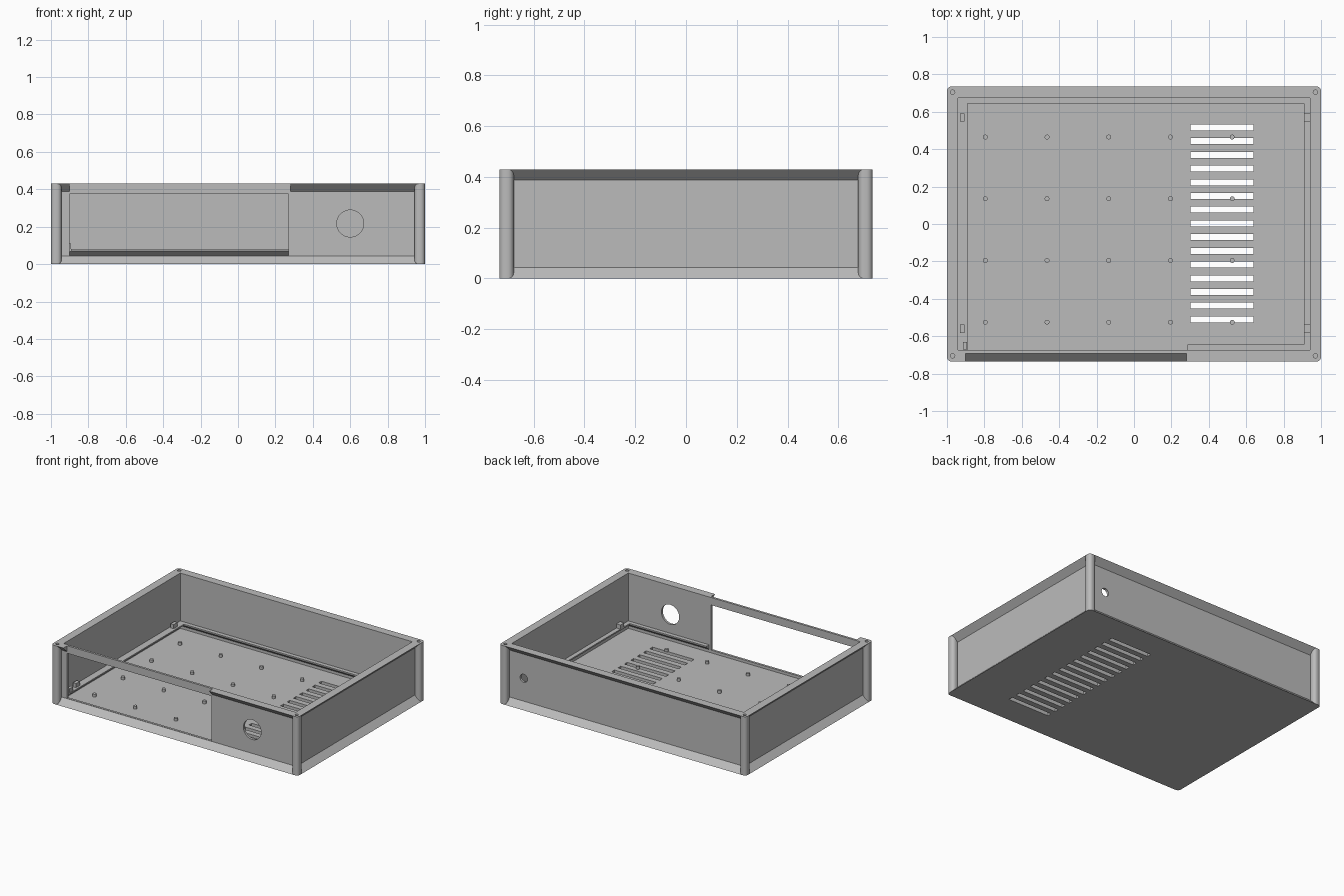
import bpy, bmesh, math
from mathutils import Vector, Matrix

if "Cube" in bpy.data.objects:
    bpy.data.objects.remove(bpy.data.objects["Cube"])

HX, HY, H = 1.0, 0.735, 0.43      # half width, half depth, height
INNER = 0.06                      # outer edge to inner wall face
RECESS = 0.043                    # outer edge to recessed wall face
IX, IY = HX - INNER, HY - INNER
FLOOR, SILL = 0.025, 0.045

grey = bpy.data.materials.new("plain grey")
grey.use_nodes = True
colour = (0.5, 0.5, 0.5, 1)
grey.diffuse_color = colour
grey.node_tree.nodes["Principled BSDF"].inputs["Base Color"].default_value = colour


def finish(name, bm, smooth=False):
    bmesh.ops.recalc_face_normals(bm, faces=bm.faces)
    mesh = bpy.data.meshes.new(name)
    bm.to_mesh(mesh)
    bm.free()
    mesh.materials.append(grey)
    ob = bpy.data.objects.new(name, mesh)
    bpy.context.collection.objects.link(ob)
    if smooth:
        bpy.ops.object.select_all(action='DESELECT')
        ob.select_set(True)
        bpy.context.view_layer.objects.active = ob
        bpy.ops.object.shade_smooth_by_angle(angle=math.radians(35))
    return ob


def add_box(bm, x0, x1, y0, y1, z0, z1):
    m = Matrix.Translation(((x0 + x1) / 2, (y0 + y1) / 2, (z0 + z1) / 2))
    bmesh.ops.create_cube(bm, size=1, matrix=m @ Matrix.Diagonal((x1 - x0, y1 - y0, z1 - z0, 1)))


def add_cylinder(bm, centre, r, depth, sides=24, along_y=False):
    m = Matrix.Translation(centre)
    if along_y:
        m = m @ Matrix.Rotation(math.pi / 2, 4, 'X')
    bmesh.ops.create_cone(bm, cap_ends=True, segments=sides, radius1=r, radius2=r, depth=depth, matrix=m)


def cut(ob, bm):
    cutter = finish("cutter", bm)
    cutter.hide_render = True
    mod = ob.modifiers.new("cut", 'BOOLEAN')
    mod.operation, mod.solver, mod.object = 'DIFFERENCE', 'EXACT', cutter
    bpy.context.view_layer.objects.active = ob
    bpy.ops.object.modifier_apply(modifier=mod.name)
    bpy.data.objects.remove(cutter)


def rounded_loop(bm, hx, hy, r, z, cx=0, cy=0, steps=6):
    verts = []
    for q, (sx, sy) in enumerate(((1, 1), (-1, 1), (-1, -1), (1, -1))):
        for i in range(steps + 1):
            a = (q + i / steps) * math.pi / 2
            verts.append(bm.verts.new((cx + sx * (hx - r) + r * math.cos(a),
                                       cy + sy * (hy - r) + r * math.sin(a), z)))
    return verts


def bridge(bm, a, b):
    n = len(a)
    for i in range(n):
        bm.faces.new((a[i], a[(i + 1) % n], b[(i + 1) % n], b[i]))


# Walls: one section with flared foot and lip, carried round the case
bm = bmesh.new()
section = [(0, 0), (RECESS, RECESS), (RECESS, H - RECESS), (0, H), (INNER, H), (INNER, 0)]
loops = [rounded_loop(bm, HX - d, HY - d, max(0.035 - d, 0.002), z) for d, z in section]
for i, loop in enumerate(loops):
    bridge(bm, loop, loops[(i + 1) % len(loops)])
walls = finish("walls", bm)

# Front window and round front and back holes
bm = bmesh.new()
add_box(bm, -0.9, 0.27, -0.8, -0.6, SILL, 0.375)
add_cylinder(bm, (0.6, -HY, 0.217), 0.072, 0.3, 40, True)
add_cylinder(bm, (0.83, HY, 0.21), 0.03, 0.3, 24, True)
cut(walls, bm)

# Lip removed above the window
bm = bmesh.new()
add_box(bm, -0.9, 0.28, -0.8, -HY + RECESS + 0.0005, 0.3, 0.5)
cut(walls, bm)

# Rounded corner posts with screw holes
for sx, side in ((-1, "right"), (1, "left")):
    for sy, end in ((-1, "front"), (1, "back")):
        bm = bmesh.new()
        h = 0.0285
        cx, cy = sx * (HX - h), sy * (HY - h)
        low, high = [rounded_loop(bm, h, h, 0.024, z, cx, cy) for z in (0, H)]
        bridge(bm, low, high)
        bm.faces.new(low)
        bm.faces.new(high)
        post = finish(f"{end}_{side}_post", bm, True)
        for ob in (post, walls):
            bm = bmesh.new()
            add_cylinder(bm, (sx * 0.97, sy * 0.705, H), 0.012, 0.12, 16)
            cut(ob, bm)

# Floor with ventilation slots
bm = bmesh.new()
add_box(bm, -IX, IX, -IY, IY, 0, FLOOR)
floor = finish("floor", bm)
bm = bmesh.new()
for i in range(-7, 8):
    y = i * 0.0733 + 0.003
    add_box(bm, 0.303, 0.64, y - 0.016, y + 0.016, -0.1, 0.1)
cut(floor, bm)

# Locating pegs
bm = bmesh.new()
for i in range(5):
    for j in range(4):
        add_cylinder(bm, (-0.795 + 0.33 * i, 0.465 - 0.33 * j, (FLOOR + SILL) / 2), 0.013, SILL - FLOOR, 16)
finish("pegs", bm, True)


# Undercut retaining ridges along the inner walls
def ridge(name, start, end, inward, width):
    bm = bmesh.new()
    rings = []
    for x, y in (start, end):
        rings.append([bm.verts.new(Vector((x, y, z)) + Vector((*inward, 0)) * a)
                      for a, z in ((0, SILL), (width, 0.07), (width, 0.08), (0, 0.08))])
    bridge(bm, *rings)
    for ring in rings:
        bm.faces.new(ring)
    finish(name, bm)


ridge("back_ridge", (-IX, IY), (IX, IY), (0, -1), 0.03)
ridge("front_ridge", (0.285, -IY), (IX, -IY), (0, 1), 0.03)
ridge("left_ridge", (IX, -IY), (IX, IY), (-1, 0), 0.032)
ridge("right_ridge", (-IX, -IY), (-IX, IY), (1, 0), 0.05)

# Small catches on the side ridges
bm = bmesh.new()
for y in (-0.56, 0.57):
    add_box(bm, -0.93, -0.905, y - 0.022, y + 0.022, 0.08, 0.11)
    add_box(bm, 0.908, IX, y - 0.022, y + 0.022, 0.08, 0.11)
add_box(bm, -0.915, -0.893, -0.672, -0.632, 0.08, 0.11)
finish("catches", bm)
